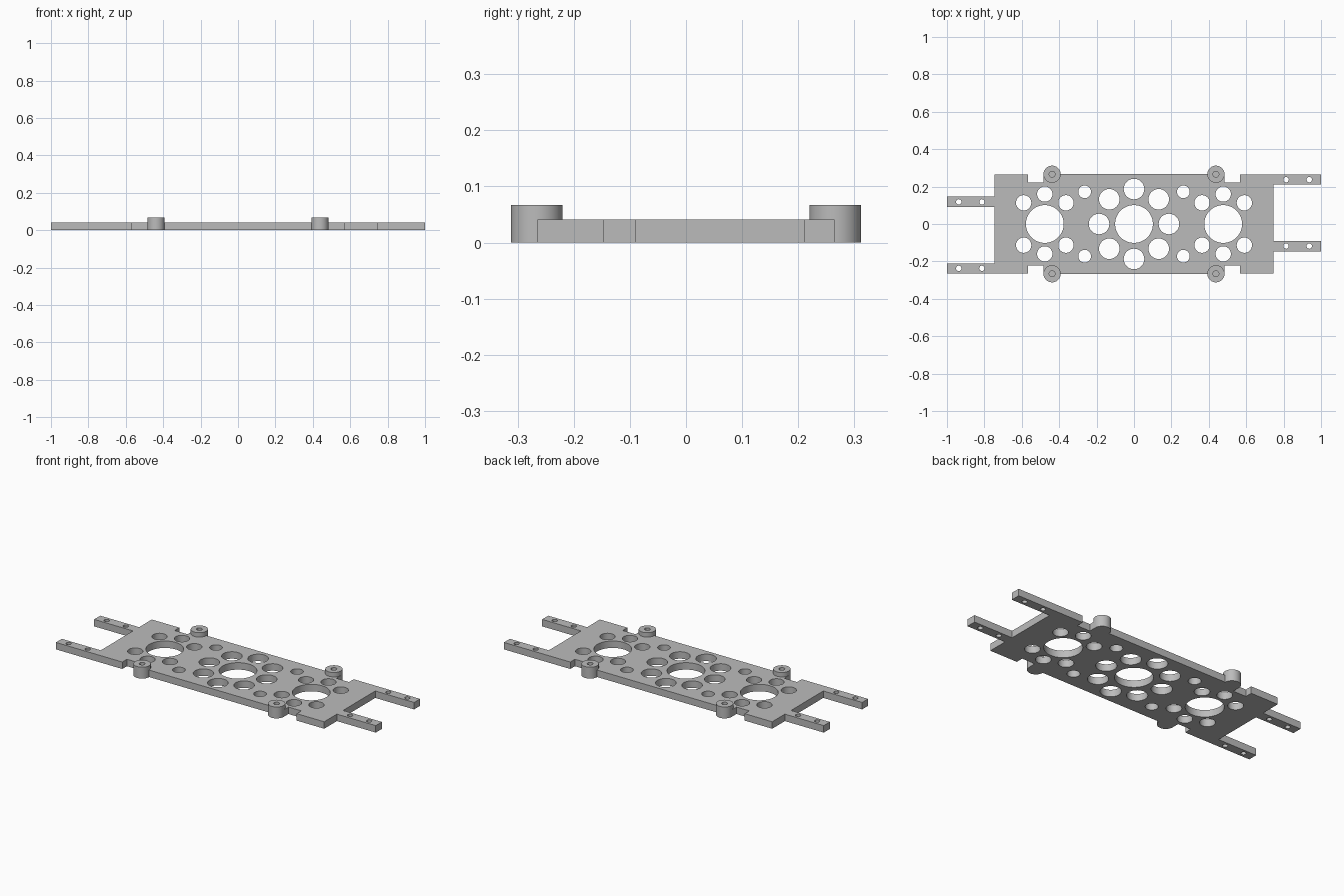
import bpy, bmesh, math
from math import cos, sin, pi

if "Cube" in bpy.data.objects:
    bpy.data.objects.remove(bpy.data.objects["Cube"])

PLATE_H, BOSS_H = 0.041, 0.067
BOSS_X, BOSS_Y, BOSS_R, PIN_R = 0.438, 0.266, 0.046, 0.016

grey = bpy.data.materials.new("plain_grey")
grey.diffuse_color = (0.5, 0.5, 0.5, 1)
grey.use_nodes = True
grey.node_tree.nodes["Principled BSDF"].inputs["Base Color"].default_value = grey.diffuse_color


def circle(cx, cy, r, n=48):
    return [(cx + r * cos(2 * pi * i / n), cy + r * sin(2 * pi * i / n)) for i in range(n)]


def finish(bm, name):
    bmesh.ops.recalc_face_normals(bm, faces=bm.faces)
    mesh = bpy.data.meshes.new(name)
    bm.to_mesh(mesh)
    bm.free()
    mesh.materials.append(grey)
    ob = bpy.data.objects.new(name, mesh)
    bpy.context.collection.objects.link(ob)
    bpy.context.view_layer.objects.active = ob
    ob.select_set(True)
    bpy.ops.object.shade_smooth_by_angle(angle=math.radians(30))
    ob.select_set(False)
    return ob


def boss_gap(cx):
    """Half-round recess in the plate edge, hidden inside the boss wall."""
    return [(cx + 0.03 * cos(pi - pi * i / 12), -BOSS_Y + 0.03 * sin(pi - pi * i / 12))
            for i in range(13)]


# Plate outline: half of it, then the same half turned by 180 degrees
E, N = 0.265, 0.222
half = [(-1, -E), (-0.568, -E), (-0.568, -N), (-BOSS_X - BOSS_R, -N), (-BOSS_X - BOSS_R, -E)]
half += boss_gap(-BOSS_X) + boss_gap(BOSS_X)
half += [(BOSS_X + BOSS_R, -E), (BOSS_X + BOSS_R, -N), (0.568, -N), (0.568, -E),
         (0.747, -E), (0.747, -0.147), (1, -0.147), (1, -0.09), (0.747, -0.09),
         (0.747, 0.21), (1, 0.21)]
loops = [half + [(-x, -y) for x, y in half]]

# Large openings and the rings of holes around them
for cx in (-0.477, 0, 0.477):
    loops.append(circle(cx, 0, 0.101, 64))
for k in range(8):
    a = k * pi / 4
    loops.append(circle(0.187 * cos(a), 0.187 * sin(a), 0.055))
    if k % 4:  # side rings leave out the two holes on the centre line
        for cx in (-0.477, 0.477):
            loops.append(circle(cx + 0.16 * cos(a), 0.16 * sin(a), 0.041))
for sx in (-1, 1):
    for sy in (-1, 1):
        loops.append(circle(sx * 0.264, sy * 0.172, 0.034))
    # Screw holes in the arms
    for x in (0.813, 0.937):
        for y in (0.237, -0.118):
            loops.append(circle(sx * x, sx * y, 0.0145, 24))

bm = bmesh.new()
for pts in loops:
    vs = [bm.verts.new((x, y, 0)) for x, y in pts]
    for i, v in enumerate(vs):
        bm.edges.new((v, vs[(i + 1) % len(vs)]))
bmesh.ops.triangle_fill(bm, edges=bm.edges[:], use_beauty=True, normal=(0, 0, 1))
ext = bmesh.ops.extrude_face_region(bm, geom=bm.faces[:], use_keep_orig=True)
top = [g for g in ext["geom"] if isinstance(g, bmesh.types.BMVert)]
bmesh.ops.translate(bm, verts=top, vec=(0, 0, PLATE_H))
finish(bm, "chassis_plate")


def boss(name, cx, cy):
    """Round post with a blind hole in its top."""
    bm = bmesh.new()
    rings = []
    for r, z in ((BOSS_R, 0), (BOSS_R, BOSS_H), (PIN_R, BOSS_H), (PIN_R, 0.015)):
        rings.append([bm.verts.new((x, y, z)) for x, y in circle(cx, cy, r)])
    for a, b in zip(rings, rings[1:]):
        for i in range(len(a)):
            j = (i + 1) % len(a)
            bm.faces.new((a[i], a[j], b[j], b[i]))
    bm.faces.new(rings[0])
    bm.faces.new(rings[-1])
    finish(bm, name)


for sx, side in ((-1, "left"), (1, "right")):
    for sy, end in ((-1, "front"), (1, "back")):
        boss(f"{end}_{side}_mounting_post", sx * BOSS_X, sy * BOSS_Y)
